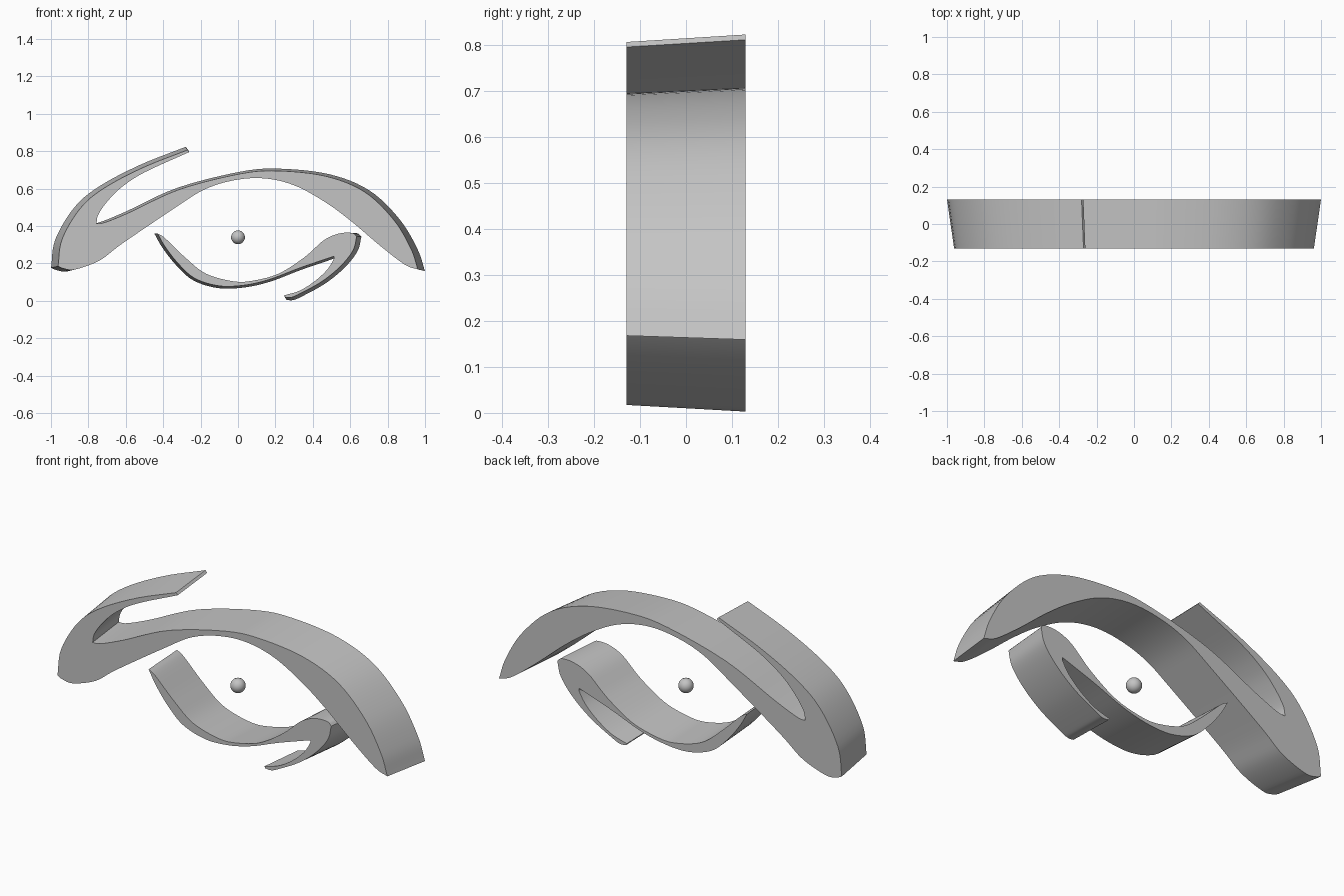
import bpy
import bmesh
import math
from mathutils import Vector

HALF_DEPTH = .13
FLARE = 1.039                 # the back outline is slightly larger than the front
CENTRE = Vector((0, .39))
STEPS = 6

old = bpy.data.objects.get("Cube")
if old:
    bpy.data.objects.remove(old, do_unlink=True)

# One plain grey for everything
grey = bpy.data.materials.new("plain_grey")
grey.use_nodes = True
tone = (.55, .55, .55, 1)
grey.diffuse_color = tone
shader = next(n for n in grey.node_tree.nodes if n.type == 'BSDF_PRINCIPLED')
shader.inputs["Base Color"].default_value = tone


def smooth_edge(points):
    """Sample a smooth curve through the points, leaving out the last one."""
    pts = [Vector(p) for p in points]
    if len(pts) == 2:
        return pts[:1]
    # extend both ends so the curve keeps bending at its corners
    first = pts[0] * 2 - pts[1]
    last = pts[-1] * 2 - pts[-2]
    padded = [first] + pts + [last]
    result = []
    for a, b, c, d in zip(padded, padded[1:], padded[2:], padded[3:]):
        for step in range(STEPS):
            t = step / STEPS
            result.append(b + (c - a) * (t / 2)
                          + (a * 2 - b * 5 + c * 4 - d) * (t * t / 2)
                          + (b * 3 - a - c * 3 + d) * (t ** 3 / 2))
    return result


def shade(obj):
    obj.data.materials.append(grey)
    bpy.ops.object.select_all(action='DESELECT')
    obj.select_set(True)
    bpy.context.view_layer.objects.active = obj
    bpy.ops.object.shade_smooth_by_angle(angle=math.radians(30))


def flared_band(name, edges):
    """Extrude an outline, made of edges joined at corners, from front to back."""
    outline = [p for edge in edges for p in smooth_edge(edge)]
    bm = bmesh.new()
    front = [bm.verts.new((p.x, -HALF_DEPTH, p.y)) for p in outline]
    back = []
    for p in outline:
        q = CENTRE + (p - CENTRE) * FLARE
        back.append(bm.verts.new((q.x, HALF_DEPTH, q.y)))
    bm.faces.new(front)
    bm.faces.new(back[::-1])
    for i in range(len(outline)):
        j = (i + 1) % len(outline)
        bm.faces.new((front[j], front[i], back[i], back[j]))
    bmesh.ops.recalc_face_normals(bm, faces=bm.faces)
    mesh = bpy.data.meshes.new(name)
    bm.to_mesh(mesh)
    bm.free()
    obj = bpy.data.objects.new(name, mesh)
    bpy.context.collection.objects.link(obj)
    shade(obj)


# Upper arch: hook outside, underside, arch top, hook inside, hook tip
hook_tip_top, hook_tip_low = (-.27, .807), (-.26, .796)
left_foot, right_foot, upper_notch = (-.962, .185), (.962, .168), (-.757, .414)
flared_band("upper_arch", [
    [hook_tip_top, (-.505, .714), (-.714, .604), (-.842, .496), (-.94, .331), left_foot],
    [left_foot, (-.93, .172), (-.87, .168), (-.74, .216), (-.618, .307), (-.34, .495),
     (-.18, .595), (-.02, .645), (.14, .655), (.3, .618), (.46, .532), (.6, .43),
     (.757, .297), (.89, .195), right_foot],
    [right_foot, (.924, .28), (.832, .434), (.676, .583), (.471, .666), (.213, .695),
     (.01, .679), (-.313, .596), (-.58, .473), (-.71, .42), upper_notch],
    [upper_notch, (-.746, .463), (-.698, .532), (-.623, .607), (-.5, .687), hook_tip_low],
    [hook_tip_low, hook_tip_top],
])

# Lower arch: bowl inside with crest, hook outside, hook end, hook inside, underside
bowl_tip, crest_end, lower_notch = (-.43, .36), (.635, .345), (.512, .238)
hook_end_low, hook_end_top = (.25, .02), (.245, .029)
flared_band("lower_arch", [
    [bowl_tip, (-.39, .335), (-.28, .23), (-.17, .145), (-.02, .104), (.09, .11),
     (.22, .147), (.355, .233), (.46, .325), (.54, .36), (.61, .363), crest_end],
    [crest_end, (.615, .27), (.548, .185), (.446, .102), (.32, .033), (.28, .018),
     hook_end_low],
    [hook_end_low, hook_end_top],
    [hook_end_top, (.33, .055), (.41, .105), (.475, .165), (.51, .22), lower_notch],
    [lower_notch, (.33, .176), (.17, .115), (.035, .084), (-.1, .08), (-.23, .12),
     (-.32, .2), (-.39, .29), bowl_tip],
])

# Small ball in the middle
bpy.ops.mesh.primitive_uv_sphere_add(segments=32, ring_count=16, radius=.037,
                                     location=(0, 0, .34))
ball = bpy.context.object
ball.name = "centre_ball"
shade(ball)
